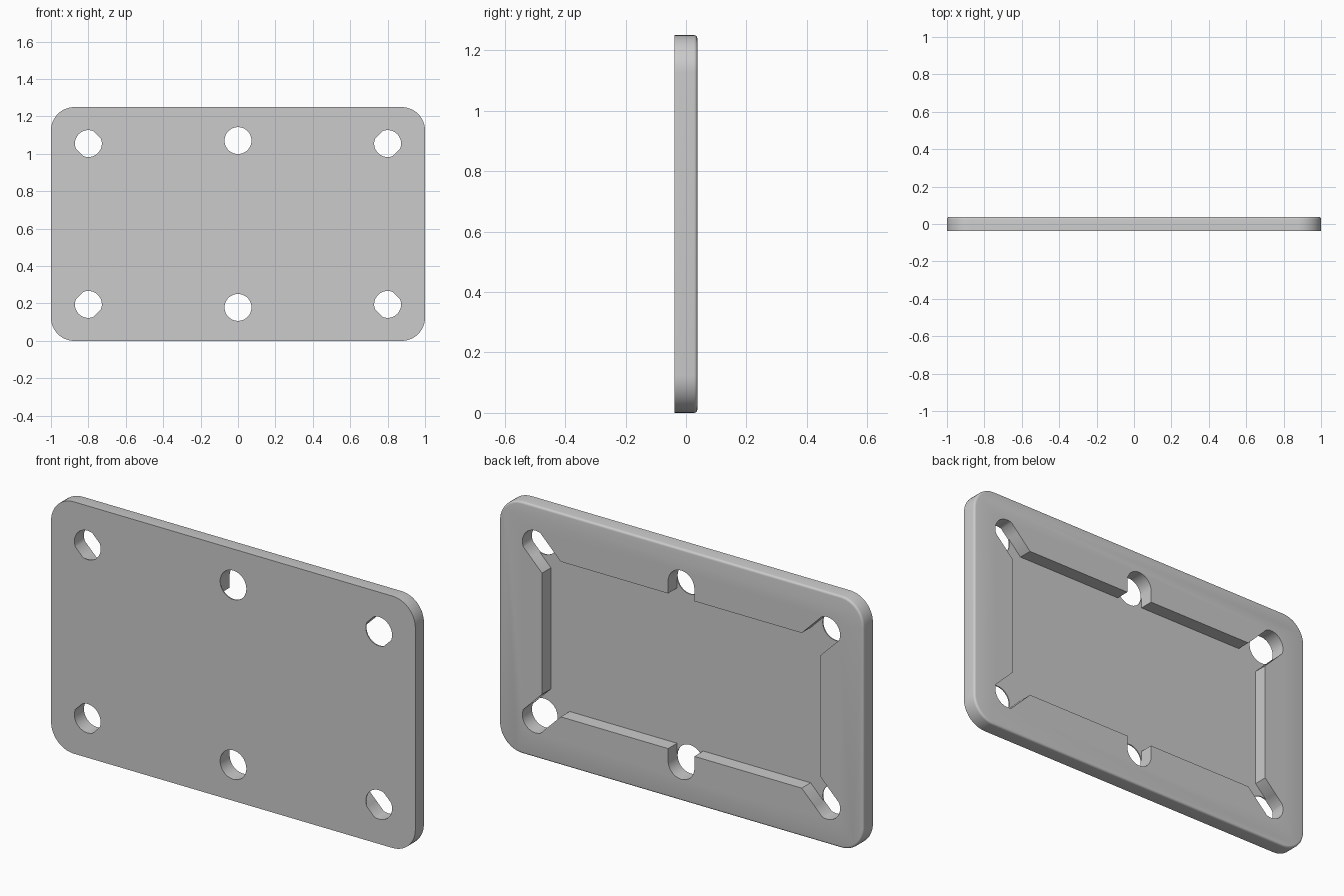
import bpy, bmesh, math

if "Cube" in bpy.data.objects:
    bpy.data.objects.remove(bpy.data.objects["Cube"])

W, H, T = 1.0, 0.625, 0.0375      # half width, half height, half thickness
FLOOR = -0.032                    # y of the pocket floor (thin front skin)
R, SLOT = 0.072, 0.066            # hole radius, half width of corner slots
CORNER, MID = (0.8, 0.43), (0.0, 0.446)
PX, PH = 0.764, 0.385             # half size of the pocket


def arc(c, r, a0, a1, n):
    return [(c[0] + r * math.cos(math.radians(a0 + (a1 - a0) * i / n)),
             c[1] + r * math.sin(math.radians(a0 + (a1 - a0) * i / n))) for i in range(n + 1)]


def mirror_loop(quarter):
    """Complete a clockwise upper-right quarter outline to all four quarters."""
    loop = quarter + [(x, -h) for x, h in reversed(quarter)]
    loop += [(-x, -h) for x, h in quarter] + [(-x, h) for x, h in reversed(quarter)]
    out = []
    for p in loop:
        if not out or math.dist(p, out[-1]) > 1e-5:
            out.append(p)
    if math.dist(out[0], out[-1]) < 1e-5:
        out.pop()
    return out


def prism(name, loops, y0, y1, round_back=0.0):
    bm = bmesh.new()
    for loop in loops:
        face = bm.faces.new([bm.verts.new((x, y0, h + H)) for x, h in loop])
        ext = bmesh.ops.extrude_face_region(bm, geom=[face])["geom"]
        for v in ext:
            if isinstance(v, bmesh.types.BMVert):
                v.co.y = y1
    bmesh.ops.recalc_face_normals(bm, faces=bm.faces)
    if round_back:
        edges = [e for e in bm.edges if all(abs(v.co.y - y1) < 1e-6 for v in e.verts)]
        bmesh.ops.bevel(bm, geom=edges, offset=round_back, segments=4, profile=0.5,
                        affect='EDGES')
    mesh = bpy.data.meshes.new(name)
    bm.to_mesh(mesh)
    bm.free()
    ob = bpy.data.objects.new(name, mesh)
    bpy.context.collection.objects.link(ob)
    return ob


# Rounded plate, softened along its back edge
plate = prism("mounting_plate",
              [mirror_loop(arc((W - 0.125, H - 0.125), 0.125, 90, 0, 12))], -T, T, 0.011)

# Back pocket with slots running out to every hole
phi = math.degrees(math.asin(SLOT / R))
off = SLOT * math.sqrt(2)
pocket_quarter = (arc(MID, R, 90, 0, 10) + [(R, PH)]
                  + [(CORNER[0] - (CORNER[1] - PH) - off, PH)]
                  + arc(CORNER, R, 45 + phi, 45 - phi, 16)
                  + [(PX, CORNER[1] - (CORNER[0] - PX) - off)])
pocket = prism("pocket_cutter", [mirror_loop(pocket_quarter)], FLOOR, T + 0.1)

# Through holes: round in the middle, flattened along the slots at the corners
hole = arc(CORNER, R, 45 + phi, 45 - phi, 16) + arc(CORNER, R, 225 + phi, 225 - phi, 16)
mid = arc(MID, R, 360, 0, 40)[:-1]
loops = [[(sx * x, sz * h) for x, h in hole] for sx in (1, -1) for sz in (1, -1)]
loops += [[(x, sz * h) for x, h in mid] for sz in (1, -1)]
holes = prism("hole_cutter", loops, -T - 0.1, T + 0.1)

for cutter in (pocket, holes):
    mod = plate.modifiers.new(cutter.name, 'BOOLEAN')
    mod.operation, mod.solver, mod.object = 'DIFFERENCE', 'EXACT', cutter

# Bake the cuts and shade
bpy.context.view_layer.objects.active = plate
plate.select_set(True)
for mod in list(plate.modifiers):
    bpy.ops.object.modifier_apply(modifier=mod.name)
for cutter in (pocket, holes):
    bpy.data.objects.remove(cutter)
bpy.ops.object.shade_smooth_by_angle(angle=math.radians(30))
